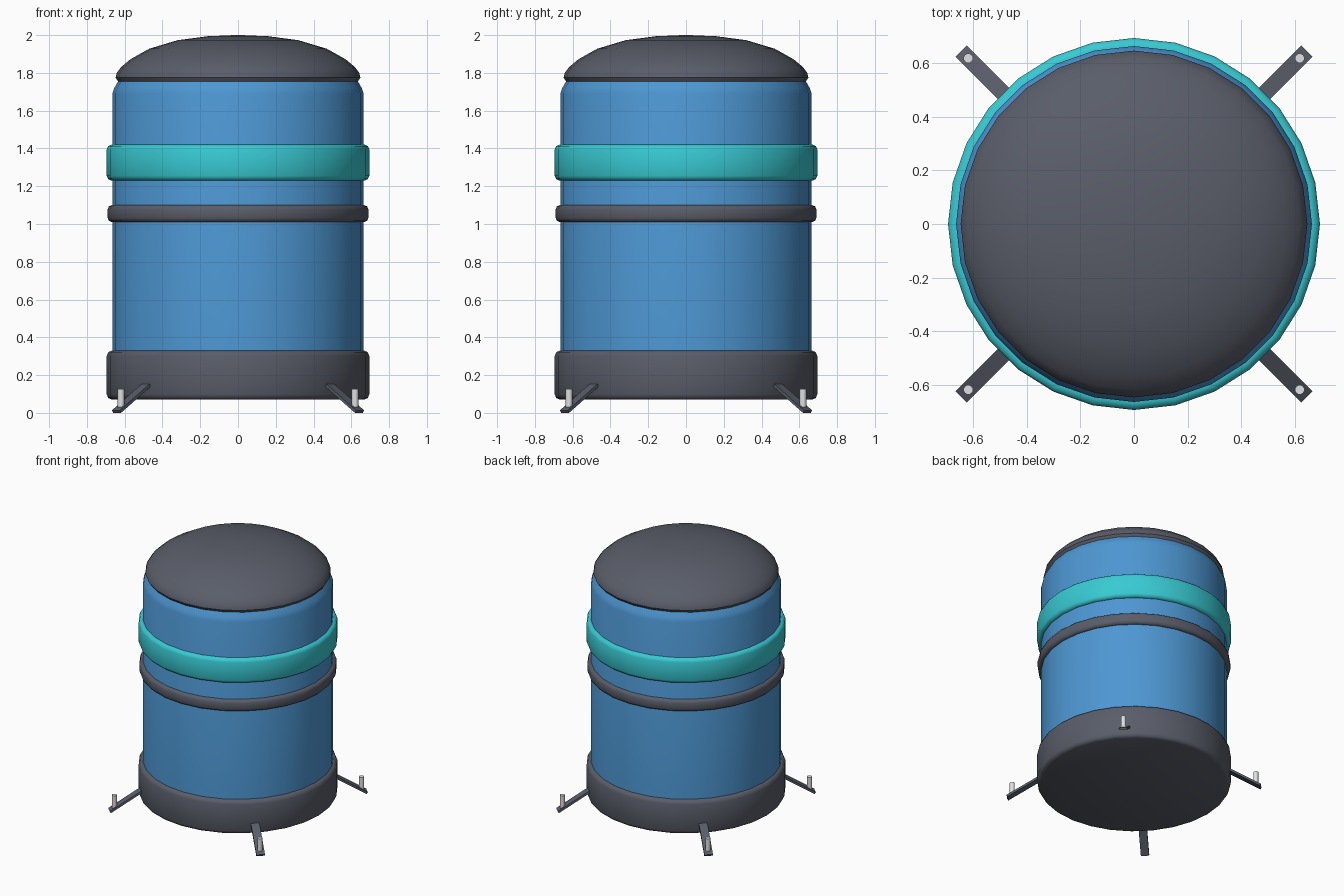
import bpy, bmesh, math
from mathutils import Matrix, Vector

SIDES = 28

cube = bpy.data.objects.get("Cube")
if cube:
    bpy.data.objects.remove(cube, do_unlink=True)


def material(name, rgb):
    m = bpy.data.materials.new(name)
    m.use_nodes = True
    m.diffuse_color = (*rgb, 1)
    m.node_tree.nodes["Principled BSDF"].inputs["Base Color"].default_value = (*rgb, 1)
    return m


dark = material("dark grey", (0.10, 0.11, 0.14))
blue = material("blue", (0.075, 0.31, 0.65))
teal = material("teal", (0.04, 0.59, 0.65))
silver = material("light grey", (0.75, 0.75, 0.75))


def finish(name, bm, mat, angle=40):
    bmesh.ops.recalc_face_normals(bm, faces=bm.faces)
    mesh = bpy.data.meshes.new(name)
    bm.to_mesh(mesh)
    bm.free()
    mesh.materials.append(mat)
    obj = bpy.data.objects.new(name, mesh)
    bpy.context.collection.objects.link(obj)
    bpy.ops.object.select_all(action="DESELECT")
    obj.select_set(True)
    bpy.context.view_layer.objects.active = obj
    bpy.ops.object.shade_smooth_by_angle(angle=math.radians(angle))
    return obj


def lathe(name, profile, mat, angle=40):
    """Spin an (r, z) profile round z; both ends are closed with caps."""
    bm = bmesh.new()
    rings = []
    for r, z in profile:
        turns = [2 * math.pi * i / SIDES for i in range(SIDES)]
        rings.append([bm.verts.new((r * math.cos(a), r * math.sin(a), z)) for a in turns])
    for low, high in zip(rings, rings[1:]):
        for i in range(SIDES):
            j = (i + 1) % SIDES
            bm.faces.new((low[i], low[j], high[j], high[i]))
    bm.faces.new(rings[0])
    bm.faces.new(rings[-1])
    return finish(name, bm, mat, angle)


def band(name, r, low, high, soft, mat):
    """Solid hoop with rounded upper and lower rims."""
    s = soft * 0.3
    lathe(name, [(r - soft, low), (r - s, low + s), (r, low + soft),
                 (r, high - soft), (r - s, high - s), (r - soft, high)], mat, 50)


# Drum body with a tapered shoulder
lathe("body", [(0.63, 0.075), (0.665, 0.10), (0.665, 1.69), (0.655, 1.72), (0.635, 1.755)], blue)

# Domed lid
lathe("lid", [(0.632, 1.75), (0.648, 1.775), (0.642, 1.80), (0.62, 1.83), (0.57, 1.872),
              (0.47, 1.928), (0.32, 1.973), (0.16, 1.994), (0.02, 2.0)], dark)

# Hoops and base
band("upper_band", 0.695, 1.23, 1.42, 0.025, teal)
band("middle_ring", 0.69, 1.01, 1.10, 0.022, dark)
band("base", 0.695, 0.07, 0.33, 0.028, dark)

# Four sloping feet with upright pegs on the diagonals
SLOPE = math.radians(32)
LENGTH = 0.34
for i, name in enumerate(("back_left", "back_right", "front_right", "front_left")):
    spin = Matrix.Rotation(math.radians(45 + 90 * i), 4, "Z")

    bm = bmesh.new()
    bmesh.ops.create_cube(bm, size=1, matrix=Matrix.Diagonal((LENGTH, 0.06, 0.016, 1)))
    bmesh.ops.translate(bm, verts=bm.verts, vec=Vector((-LENGTH / 2, 0, 0)))
    place = spin @ Matrix.Translation((0.91, 0, 0.007)) @ Matrix.Rotation(SLOPE, 4, "Y")
    bmesh.ops.transform(bm, verts=bm.verts, matrix=place)
    finish(name + "_foot", bm, dark, 30)

    bm = bmesh.new()
    bmesh.ops.create_cone(bm, cap_ends=True, segments=12, radius1=0.018, radius2=0.018,
                          depth=0.095, matrix=spin @ Matrix.Translation((0.876, 0, 0.078)))
    finish(name + "_peg", bm, silver)
